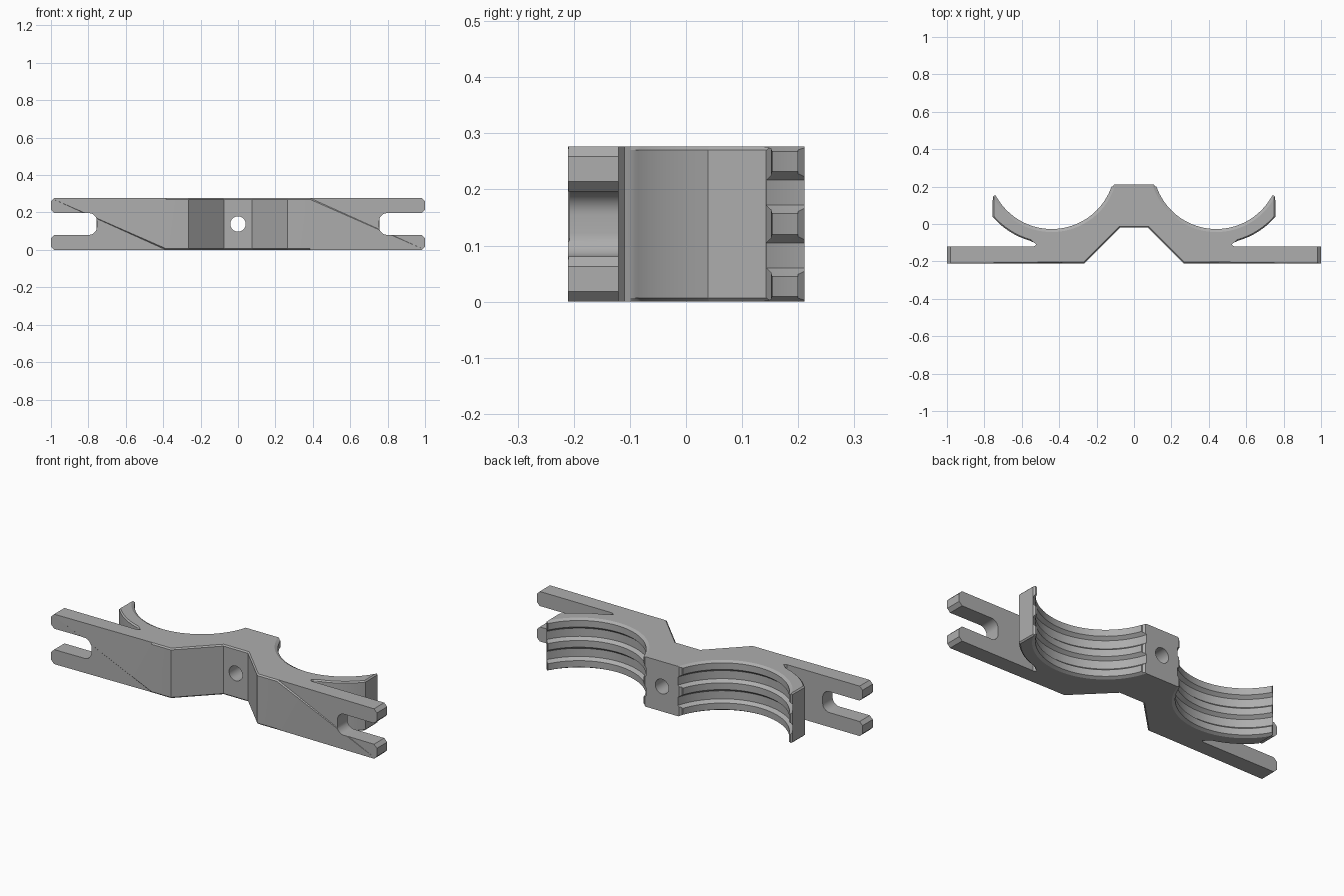
import bpy, bmesh, math
from mathutils import Matrix

if "Cube" in bpy.data.objects:
    bpy.data.objects.remove(bpy.data.objects["Cube"])

H = 0.277                      # body height
MID = H / 2
CX, CY = 0.44, 0.312           # centre of each cradle
R_RIDGE, R_GROOVE, R_OUT = 0.339, 0.357, 0.418

grey = bpy.data.materials.new("plain grey")
grey.diffuse_color = (0.42, 0.42, 0.42, 1)
grey.use_nodes = True
grey.node_tree.nodes["Principled BSDF"].inputs["Base Color"].default_value = grey.diffuse_color


def make_object(name, bm):
    bmesh.ops.recalc_face_normals(bm, faces=bm.faces)
    mesh = bpy.data.meshes.new(name)
    bm.to_mesh(mesh)
    bm.free()
    obj = bpy.data.objects.new(name, mesh)
    bpy.context.collection.objects.link(obj)
    mesh.materials.append(grey)
    return obj


def prism(points, depth):
    """Extrude a flat outline along z."""
    bm = bmesh.new()
    face = bm.faces.new([bm.verts.new((x, y, 0)) for x, y in points])
    ext = bmesh.ops.extrude_face_region(bm, geom=[face])
    verts = [g for g in ext["geom"] if isinstance(g, bmesh.types.BMVert)]
    bmesh.ops.translate(bm, verts=verts, vec=(0, 0, depth))
    return bm


def arc(cx, cy, r, a0, a1, n):
    return [(cx + r * math.cos(math.radians(a0 + (a1 - a0) * i / n)),
             cy + r * math.sin(math.radians(a0 + (a1 - a0) * i / n)))
            for i in range(n + 1)]


# Bracket outline: front V, arm, cradle back, cradle tip, hub
half = [(0.075, -0.02), (0.265, -0.21), (0.385, -0.21), (1, -0.21), (1, -0.12),
        (0.535, -0.12), (0.522, -0.11), (0.535, -0.099)]
half += arc(CX, CY, R_OUT, -74, -40.8, 14)
half += [(0.755, 0.143), (0.748, 0.152), (0.735, 0.155), (0.115, 0.2), (0.105, 0.211)]
outline = half + [(-x, y) for x, y in reversed(half)]
bm = prism(outline, H)

# Small chamfers on the front of the middle and the backs of the cradles
chamfer = []
for e in bm.edges:
    a, b = e.verts
    if abs(a.co.z - b.co.z) > 0.01:
        continue
    m = (a.co + b.co) / 2
    if (abs(m.x) < 0.385 and m.y < 0) or (abs(m.x) > 0.545 and -0.1 < m.y < 0.1):
        chamfer.append(e)
bmesh.ops.bevel(bm, geom=chamfer, offset=0.007, segments=1, affect='EDGES')
body = make_object("clamp_bracket", bm)

cutters = []


# Ridged cradle cutter: profile spun round a vertical axis
def cradle_cutter(side):
    profile = [(R_GROOVE, -0.05), (R_GROOVE, -0.001), (R_RIDGE, 0.009), (R_RIDGE, 0.045),
               (R_GROOVE, 0.06), (R_GROOVE, 0.105), (R_RIDGE, 0.12)]
    profile += [(r, H - z) for r, z in reversed(profile)]
    n = 96
    bm = bmesh.new()
    rings = [[bm.verts.new((side * CX + r * math.cos(math.tau * i / n),
                            CY + r * math.sin(math.tau * i / n), z))
              for i in range(n)] for r, z in profile]
    for lo, hi in zip(rings, rings[1:]):
        for i in range(n):
            j = (i + 1) % n
            bm.faces.new((lo[i], lo[j], hi[j], hi[i]))
    bm.faces.new(rings[0])
    bm.faces.new(rings[-1])
    return make_object("cradle_cutter", bm)


# Upright outline in x and z, cut through the arm along y
def arm_cutter(name, points, side):
    bm = prism([(side * x, z) for x, z in points], 0.2)
    bm.transform(Matrix.Translation((0, -0.07, 0)) @ Matrix.Rotation(math.pi / 2, 4, 'X'))
    return make_object(name, bm)


for side in (-1, 1):
    cutters.append(cradle_cutter(side))
    # Open slot with a rounded end and a flared mouth
    h, r, c = 0.058, 0.042, 0.018
    slot = [(1.05, MID + h + c + 0.05), (1 - c, MID + h)]
    slot += arc(0.755 + r, MID + h - r, r, 90, 180, 8)
    slot += arc(0.755 + r, MID - h + r, r, 180, 270, 8)
    slot += [(1 - c, MID - h), (1.05, MID - h - c - 0.05)]
    cutters.append(arm_cutter("slot_cutter", slot, side))
    # Clipped outer corners of the arm ends
    for s in (-1, 1):
        tri = [(1 - 2 * c, MID + s * (MID + c)), (1 + c, MID + s * (MID - 2 * c)),
               (1 + c, MID + s * (MID + c))]
        cutters.append(arm_cutter("corner_cutter", tri, side))

# Screw hole through the hub
bm = bmesh.new()
bmesh.ops.create_cone(bm, cap_ends=True, segments=40, radius1=0.041, radius2=0.041, depth=1,
                      matrix=Matrix.Translation((0, 0, MID)) @ Matrix.Rotation(math.pi / 2, 4, 'X'))
cutters.append(make_object("hole_cutter", bm))

for cutter in cutters:
    cutter.hide_render = True
    cutter.display_type = 'WIRE'
    mod = body.modifiers.new(cutter.name, 'BOOLEAN')
    mod.operation = 'DIFFERENCE'
    mod.solver = 'EXACT'
    mod.object = cutter

# Apply the cuts, drop the helpers, smooth the curved walls
bpy.ops.object.select_all(action='DESELECT')
body.select_set(True)
bpy.context.view_layer.objects.active = body
for mod in list(body.modifiers):
    bpy.ops.object.modifier_apply(modifier=mod.name)
for cutter in cutters:
    bpy.data.objects.remove(cutter, do_unlink=True)
bpy.ops.object.shade_smooth_by_angle(angle=math.radians(25))
